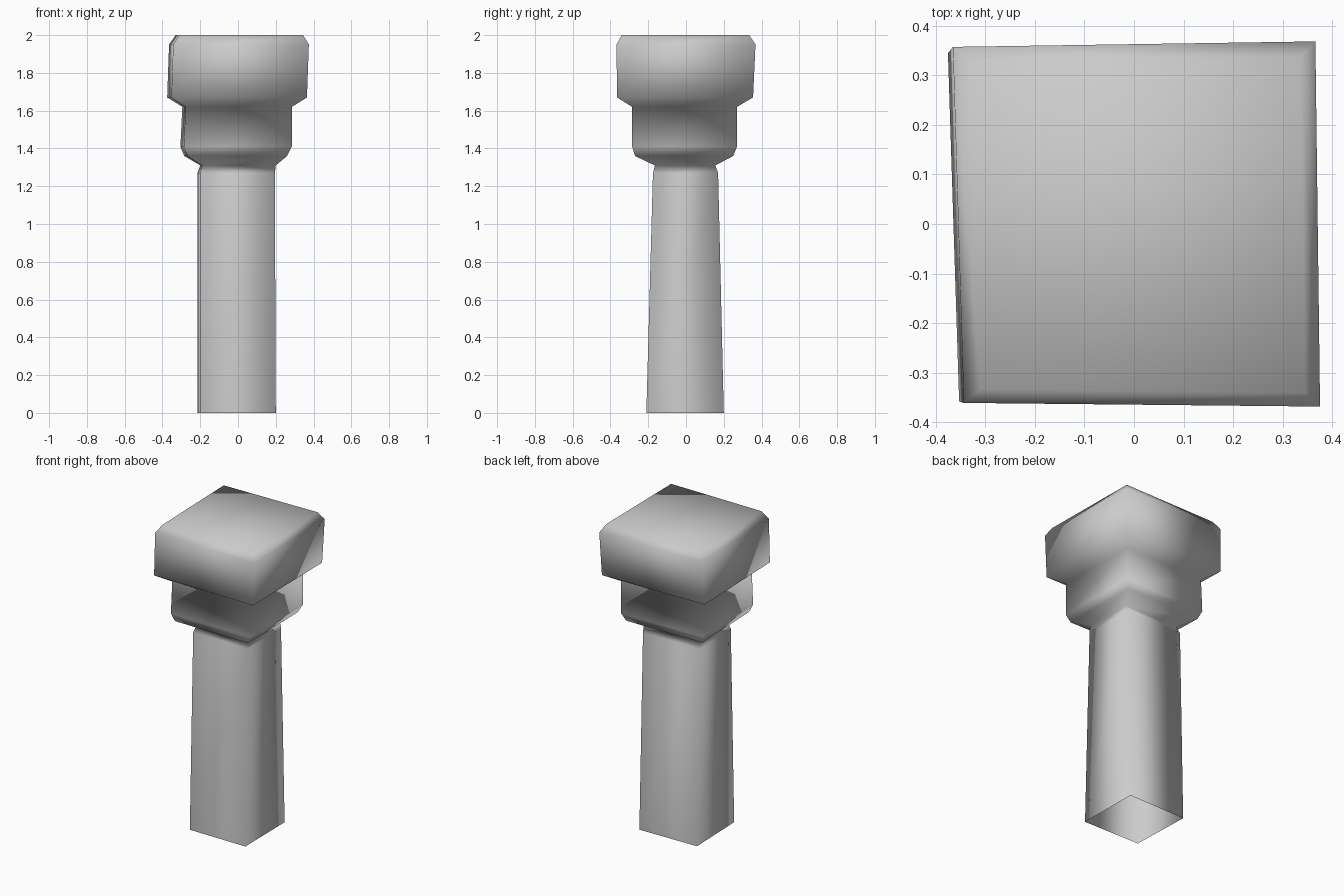
import bpy
import bmesh

cube = bpy.data.objects.get("Cube")
if cube:
    bpy.data.objects.remove(cube, do_unlink=True)

# Plain grey stone
stone = bpy.data.materials.new("grey stone")
stone.use_nodes = True
grey = (0.6, 0.6, 0.6, 1)
stone.diffuse_color = grey
stone.node_tree.nodes["Principled BSDF"].inputs["Base Color"].default_value = grey

# Profile of the pillar: height, left, right, front, back
LEVELS = [
    (0.00, -0.215, 0.20, -0.21, 0.20),     # shaft foot
    (1.27, -0.215, 0.195, -0.175, 0.17),   # shaft top
    (1.31, -0.20, 0.20, -0.165, 0.155),    # neck
    (1.36, -0.285, 0.26, -0.27, 0.25),     # lower block bevel
    (1.41, -0.305, 0.285, -0.285, 0.27),   # lower block
    (1.62, -0.295, 0.285, -0.285, 0.27),
    (1.67, -0.375, 0.365, -0.365, 0.355),  # cap
    (1.95, -0.365, 0.375, -0.368, 0.368),
    (2.00, -0.33, 0.345, -0.34, 0.335),    # cap top
]


def ring(bm, z, left, right, front, back):
    """Four corners of a slightly skewed, hand-cut square."""
    corners = [(left * 0.94, front * 0.98), (right, front),
               (right * 0.975, back), (left, back * 0.97)]
    return [bm.verts.new((x, y, z)) for x, y in corners]


# Stack the rings, leaving the foot open
bm = bmesh.new()
rings = [ring(bm, *level) for level in LEVELS]
for low, high in zip(rings, rings[1:]):
    for i in range(4):
        j = (i + 1) % 4
        bm.faces.new((low[i], low[j], high[j], high[i]))
bm.faces.new(rings[-1])

# The whole pillar is softly shaded, corners included
for face in bm.faces:
    face.smooth = True

mesh = bpy.data.meshes.new("pillar")
bm.to_mesh(mesh)
bm.free()
mesh.materials.append(stone)
pillar = bpy.data.objects.new("pillar", mesh)
bpy.context.collection.objects.link(pillar)
